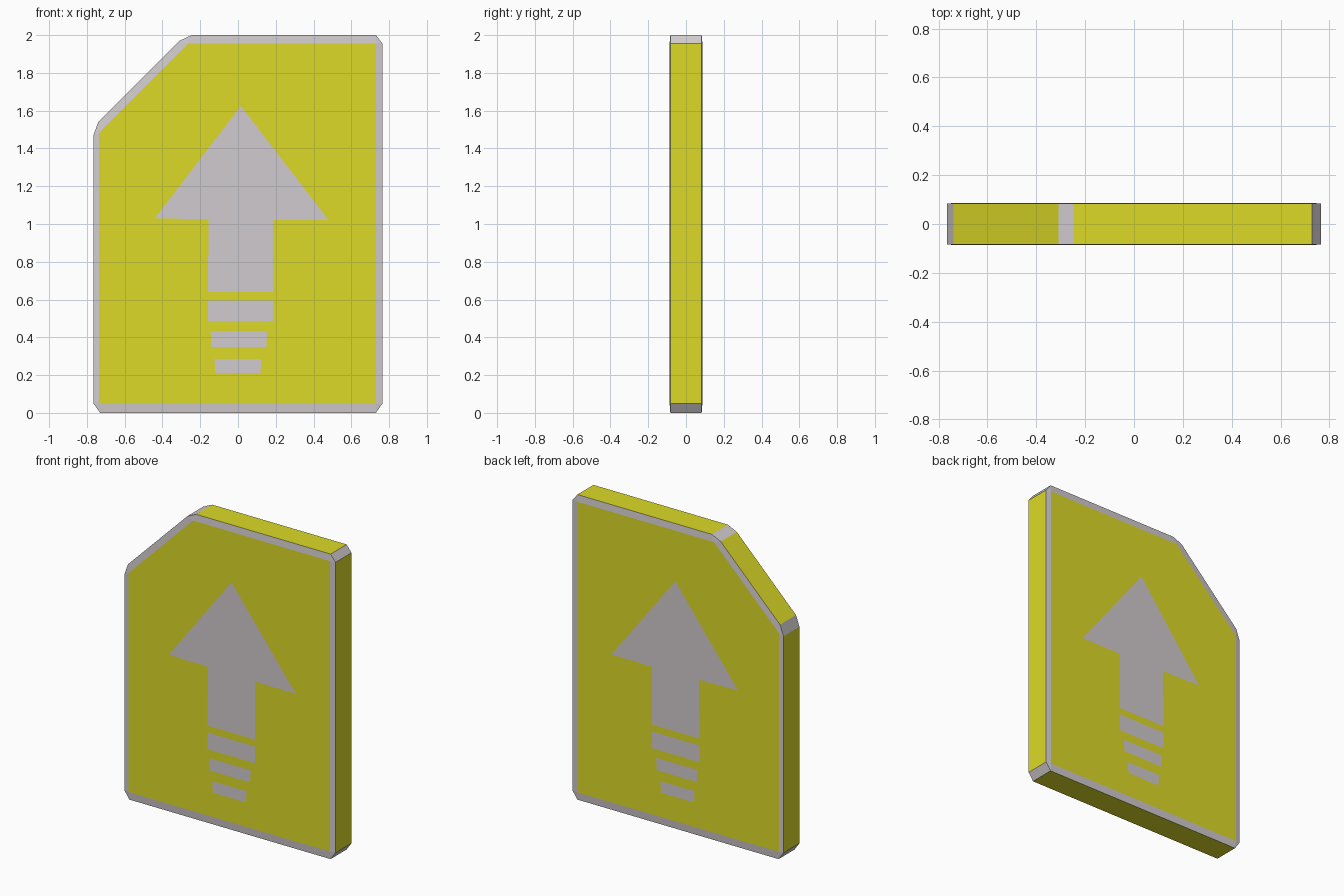
import bpy, bmesh

if "Cube" in bpy.data.objects:
    bpy.data.objects.remove(bpy.data.objects["Cube"])

RIM_Y, FACE_Y, MARK_Y = 0.083, 0.087, 0.0885


def material(name, color):
    m = bpy.data.materials.new(name)
    m.diffuse_color = (*color, 1)
    m.use_nodes = True
    m.node_tree.nodes["Principled BSDF"].inputs["Base Color"].default_value = m.diffuse_color
    return m


yellow = material("yellow_paint", (0.72, 0.70, 0.02))
pale = material("pale_grey", (0.64, 0.60, 0.62))


def finish(name, bm, mats):
    me = bpy.data.meshes.new(name)
    bm.to_mesh(me)
    bm.free()
    for m in mats:
        me.materials.append(m)
    ob = bpy.data.objects.new(name, me)
    bpy.context.collection.objects.link(ob)
    return ob


# Sign plate: each corner is one panel point plus its two clipped rim points
corners = [
    ((-0.735, 0.05), (-0.765, 0.05), (-0.73, 0.0)),
    ((0.73, 0.05), (0.73, 0.0), (0.765, 0.05)),
    ((0.73, 1.955), (0.765, 1.955), (0.73, 2.0)),
    ((-0.265, 1.955), (-0.245, 2.0), (-0.31, 1.97)),
    ((-0.735, 1.485), (-0.74, 1.54), (-0.765, 1.47)),
]
bm = bmesh.new()


def add_face(verts, slot):
    bm.faces.new(verts).material_index = slot


sides = []
for s in (-1, 1):
    sides.append([[bm.verts.new((x, s * (RIM_Y if i else FACE_Y), z))
                   for i, (x, z) in enumerate(c)] for c in corners])
n = len(corners)
for ring in sides:
    add_face([c[0] for c in ring], 0)                      # coloured panel
    for i, (p, a, b) in enumerate(ring):
        q, c, _ = ring[(i + 1) % n]
        add_face([p, a, b], 1)                             # rim corner
        add_face([p, b, c, q], 1)                          # rim strip
front, back = sides
for i in range(n):
    j = (i + 1) % n
    add_face([front[i][1], front[i][2], back[i][2], back[i][1]], 1)   # clipped corner
    add_face([front[i][2], front[j][1], back[j][1], back[i][2]], 0)   # edge band
bmesh.ops.recalc_face_normals(bm, faces=bm.faces[:])
finish("sign_plate", bm, [yellow, pale])


# Flat markings repeated on front and back
def marking(name, pts):
    m = bmesh.new()
    for s in (-1, 1):
        f = m.faces.new([m.verts.new((x, s * MARK_Y, z)) for x, z in pts])
        f.normal_update()
        if f.normal.y * s < 0:
            f.normal_flip()
    finish(name, m, [pale])


marking("up_arrow", [(0.015, 1.625), (0.48, 1.02), (0.185, 1.02), (0.185, 0.64),
                     (-0.16, 0.64), (-0.155, 1.025), (-0.44, 1.03)])

# Tail bars: top z, bottom z, top left/right x, bottom left/right x
bars = [(0.595, 0.485, -0.16, 0.185, -0.16, 0.185),
        (0.43, 0.35, -0.145, 0.155, -0.14, 0.15),
        (0.285, 0.21, -0.125, 0.125, -0.12, 0.118)]
for i, (t, b, tl, tr, bl, br) in enumerate(bars):
    marking(f"tail_bar_{i + 1}", [(bl, b), (br, b), (tr, t), (tl, t)])
